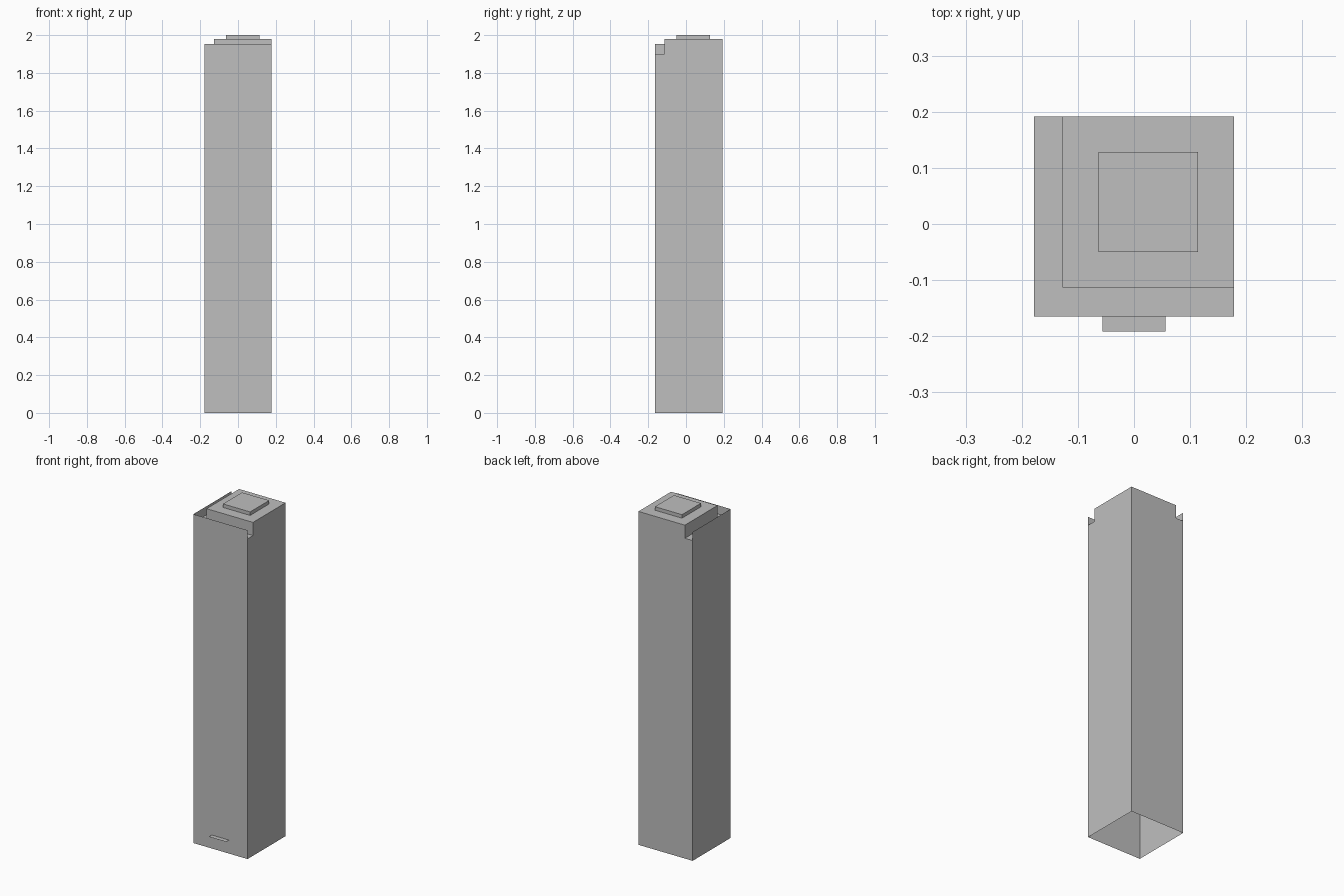
import bpy
import bmesh

cube = bpy.data.objects.get("Cube")
if cube:
    bpy.data.objects.remove(cube, do_unlink=True)

grey = bpy.data.materials.new("concrete_grey")
grey.use_nodes = True
COLOUR = (0.52, 0.52, 0.52, 1)
grey.diffuse_color = COLOUR
grey.node_tree.nodes["Principled BSDF"].inputs["Base Color"].default_value = COLOUR


def build(name, panels):
    """Join flat panels into one shell, welding shared corners."""
    bm = bmesh.new()
    for panel in panels:
        bm.faces.new([bm.verts.new(p) for p in panel])
    bmesh.ops.remove_doubles(bm, verts=bm.verts, dist=0.0001)
    mesh = bpy.data.meshes.new(name)
    bm.to_mesh(mesh)
    bm.free()
    mesh.materials.append(grey)
    obj = bpy.data.objects.new(name, mesh)
    bpy.context.collection.objects.link(obj)


def across(y, pts):
    return [(x, y, z) for x, z in pts]


def along(x, pts):
    return [(x, y, z) for y, z in pts]


def level(z, pts):
    return [(x, y, z) for x, y in pts]


def rect(a0, b0, a1, b1):
    return [(a0, b0), (a1, b0), (a1, b1), (a0, b1)]


# Tower extents, the setback of the roof block, and the key heights
west, east, front, back = -0.178, 0.178, -0.1645, 0.192
setback = 0.051
inner_west, inner_front = west + setback, front + setback
terrace, parapet, roof, top = 1.901, 1.952, 1.979, 2.0

# Hollow tower, open underneath, with an L-shaped terrace behind thin parapets
build("tower", [
    across(front, rect(west, 0, east, parapet)),
    along(west, rect(back, 0, front, parapet)),
    along(east, [(front, 0), (back, 0), (back, roof), (inner_front, roof),
                 (inner_front, terrace), (front, terrace)]),
    across(back, [(east, 0), (west, 0), (west, terrace), (inner_west, terrace),
                  (inner_west, roof), (east, roof)]),
    level(terrace, [(west, front), (east, front), (east, inner_front),
                    (inner_west, inner_front), (inner_west, back), (west, back)]),
    across(inner_front, rect(inner_west, terrace, east, roof)),
    along(inner_west, rect(back, terrace, inner_front, roof)),
    level(roof, rect(inner_west, inner_front, east, back)),
])

# Low plant room centred on the roof block
cx, cy, half = (inner_west + east) / 2, (inner_front + back) / 2, 0.089
x0, x1, y0, y1 = cx - half, cx + half, cy - half, cy + half
build("plant_room", [
    across(y0, rect(x0, roof, x1, top)),
    across(y1, rect(x1, roof, x0, top)),
    along(x0, rect(y1, roof, y0, top)),
    along(x1, rect(y0, roof, y1, top)),
    level(top, rect(x0, y0, x1, y1)),
])

# Thin entrance canopy
build("entrance_canopy", [level(0.08, rect(-0.0565, -0.192, 0.0565, front))])
